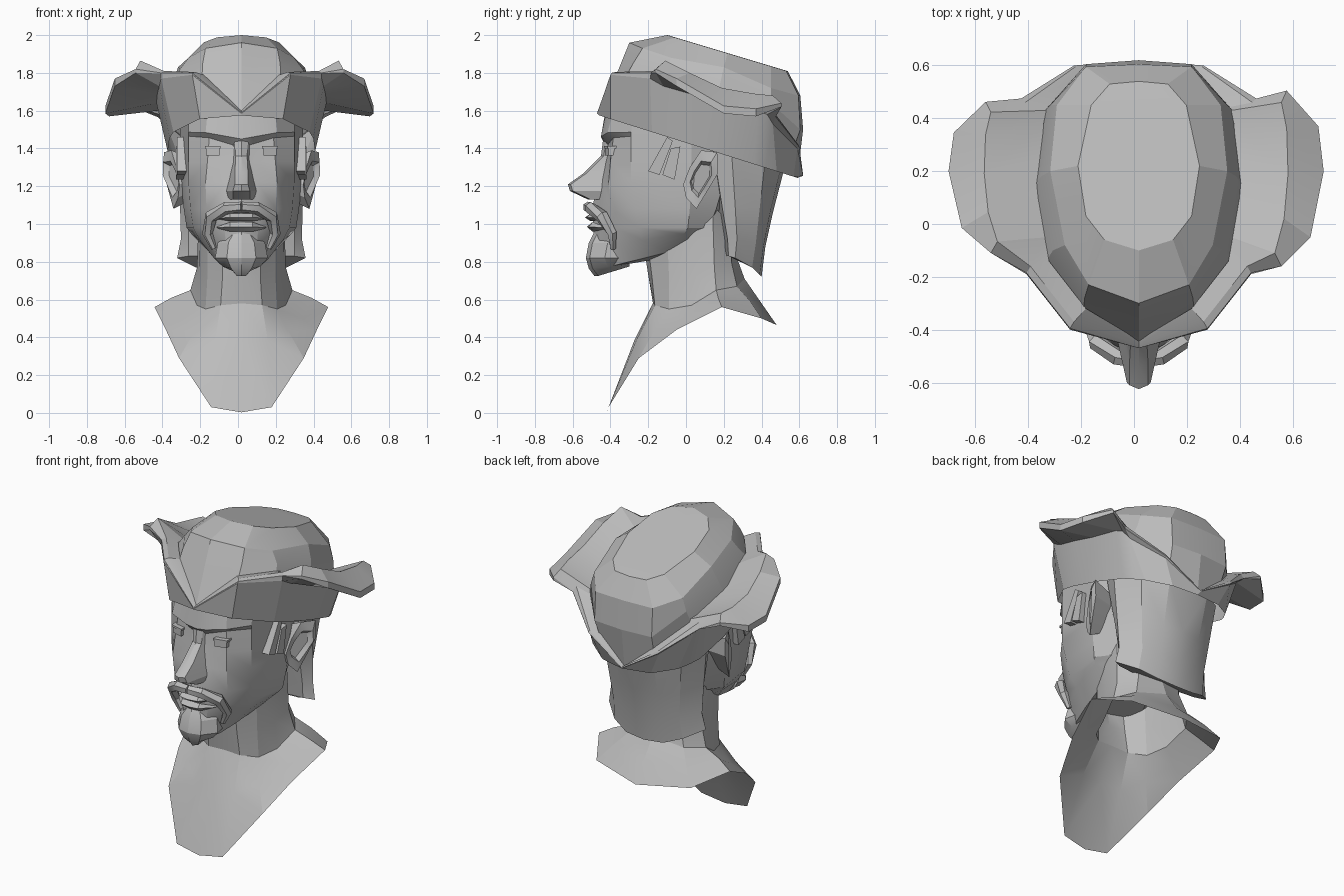
import bpy, bmesh, math
from mathutils import Vector

CX = 0.018  # symmetry plane
clay = bpy.data.materials.new("clay_grey")
clay.diffuse_color = (0.5, 0.5, 0.5, 1)


def mirror(bm):
    """Mirror the right half across the symmetry plane and weld the seam."""
    dup = bmesh.ops.duplicate(bm, geom=bm.verts[:] + bm.edges[:] + bm.faces[:])["geom"]
    for v in dup:
        if isinstance(v, bmesh.types.BMVert):
            v.co.x = -v.co.x
    bmesh.ops.reverse_faces(bm, faces=[f for f in dup if isinstance(f, bmesh.types.BMFace)])
    bmesh.ops.remove_doubles(bm, verts=bm.verts[:], dist=0.0008)
    bmesh.ops.translate(bm, verts=bm.verts[:], vec=(CX, 0, 0))


def loft(name, rows, closed=False, cap=True, angle=28):
    """Skin rows of right-half points, then mirror them and fill the open ends."""
    bm = bmesh.new()
    grid = [[bm.verts.new(p) for p in r] for r in rows]
    n = len(rows[0])
    for a, b in zip(grid, grid[1:]):
        for i in range(n if closed else n - 1):
            j = (i + 1) % n
            bm.faces.new((a[i], a[j], b[j], b[i]))
    if closed and cap:
        bm.faces.new(grid[0])
        bm.faces.new(grid[-1])
    mirror(bm)
    if cap and not closed:
        bmesh.ops.holes_fill(bm, edges=[e for e in bm.edges if e.is_boundary], sides=0)
    bmesh.ops.dissolve_degenerate(bm, edges=bm.edges[:], dist=0.0005)
    bmesh.ops.recalc_face_normals(bm, faces=bm.faces[:])
    me = bpy.data.meshes.new(name)
    bm.to_mesh(me)
    bm.free()
    me.materials.append(clay)
    ob = bpy.data.objects.new(name, me)
    bpy.context.collection.objects.link(ob)
    bpy.ops.object.select_all(action='DESELECT')
    ob.select_set(True)
    bpy.context.view_layer.objects.active = ob
    bpy.ops.object.shade_smooth_by_angle(angle=math.radians(angle))
    return ob


def plate(name, yz, x0, x1):
    """Side outline extruded outward."""
    loft(name, [[(x, y, z) for y, z in yz] for x in (x0, x1)], closed=True)


def tube(name, path, radii):
    """Six-sided tapered strand."""
    rows = []
    for i, p in enumerate(path):
        t = (Vector(path[min(i + 1, len(path) - 1)]) - Vector(path[max(i - 1, 0)])).normalized()
        u = Vector((0, 1, 0)).cross(t).normalized()
        w = t.cross(u)
        rows.append([Vector(p) + radii[i] * (u * math.cos(k * math.pi / 3) + w * math.sin(k * math.pi / 3))
                     for k in range(6)])
    loft(name, rows, closed=True)


# head: height, row slope, x scale and y of the rear, then x,y from centre to side
face = [
    (1.58, 0, .8, .2, (0, -.43), (.08, -.425), (.18, -.39), (.28, -.28), (.325, .03)),
    (1.45, .18, .8, .2, (0, -.445), (.07, -.45), (.19, -.415), (.28, -.29), (.325, .03)),
    (1.405, .30, .8, .2, (0, -.42), (.065, -.41), (.17, -.385), (.28, -.29), (.325, .03)),
    (1.33, 0, .8, .2, (0, -.44), (.075, -.41), (.18, -.40), (.28, -.29), (.325, .03)),
    (1.22, 0, .8, .2, (0, -.46), (.08, -.44), (.19, -.41), (.28, -.29), (.32, .03)),
    (1.08, 0, .78, .16, (0, -.50), (.09, -.46), (.185, -.395), (.27, -.26), (.305, .02)),
    (0.98, 0, .72, .12, (0, -.49), (.09, -.455), (.17, -.38), (.255, -.25), (.29, .01)),
    (0.88, .15, .6, .10, (0, -.49), (.08, -.46), (.15, -.37), (.22, -.23), (.265, -.01)),
    (0.76, .25, .55, .06, (0, -.46), (.07, -.43), (.11, -.36), (.14, -.25), (.17, -.10)),
]
rows = []
for z, slope, k, yb, *pts in face:
    if z > 1:
        ring = [(x, y, z + slope * min(x, .2)) for x, y in pts]
    else:
        ring = [(x, y, z + slope * (y + .46)) for x, y in pts]
    zb = ring[-1][2]
    rows.append(ring + [(pts[-1][0] * k, yb, zb), (0, yb + .05, zb)])
loft("head", rows)

# nose: height, front y, half width of ridge, half width of base
loft("nose", [[(0, y, z), (a, y + .015, z), (b, -.40, z)] for z, y, a, b in (
    (1.44, -.44, .035, .06), (1.36, -.45, .03, .05), (1.27, -.54, .035, .065),
    (1.21, -.625, .035, .08), (1.175, -.615, .045, .09), (1.13, -.52, .045, .08))])

# eyes and lids
for name, z, h, y, w in (("eye", 1.383, .02, -.43, .035), ("eyelid", 1.406, .006, -.435, .042)):
    loft(name, [[(.152 - w, yy, z - h), (.152 + w, yy + .02, z - h), (.152 + w, yy + .02, z + h), (.152 - w, yy, z + h)]
                for yy in (y, -.37)], closed=True)

# lips
for name, z, h, y in (("upper_lip", 1.035, .02, -.535), ("lower_lip", .985, .025, -.525)):
    loft(name, [[(0, y + .03, z + h), (.06, y + .03, z + h), (.13, y + .10, z)],
                [(0, y, z), (.06, y + .01, z), (.13, y + .09, z - .005)],
                [(0, y + .03, z - h), (.06, y + .04, z - h), (.12, y + .10, z - .01)]], cap=False)

# moustache and goatee
tube("moustache", [(0, -.52, 1.09), (.08, -.505, 1.085), (.16, -.445, 1.04), (.18, -.39, .95), (.145, -.385, .87)],
     [.028, .033, .035, .028, .015])
loft("goatee", [[(0, y, z), (w * .55, y + .02, z), (w, y + .10, z + t), (w * .8, -.30, z + 2 * t)]
                for z, w, y, t in ((.96, .07, -.485, 0), (.90, .125, -.515, 0), (.82, .14, -.53, 0),
                                   (.765, .10, -.515, .01), (.725, .045, -.485, .025))])

# ears and sideburns
ear = [(.0, 1.14), (-.015, 1.21), (.02, 1.30), (.08, 1.39), (.165, 1.38), (.17, 1.27), (.11, 1.17), (.055, 1.08)]
mid = (.08, 1.24)


def ear_ring(k, x0, lean):
    return [(x0 + lean * y, mid[0] + k * (y - mid[0]), mid[1] + k * (z - mid[1])) for y, z in ear]


loft("ear", [ear_ring(.75, .28, 0), ear_ring(1, .335, .45), ear_ring(.62, .34, .45), ear_ring(.5, .315, .4)],
     closed=True)
plate("sideburn_front", [(-.10, 1.46), (-.20, 1.28), (-.14, 1.26), (-.07, 1.44)], .26, .34)
plate("sideburn_rear", [(-.08, 1.40), (-.125, 1.26), (-.06, 1.235), (-.03, 1.41)], .28, .345)

# hair at the nape
loft("back_hair", [
    [(0, .12, 1.42), (.30, .14, 1.42), (.335, .24, 1.40), (.28, .42, 1.35), (.14, .51, 1.33), (0, .53, 1.33)],
    [(0, .15, 1.10), (.28, .19, 1.10), (.325, .26, 1.10), (.25, .39, 1.08), (.13, .445, 1.06), (0, .46, 1.06)],
    [(0, .18, .92), (.28, .22, .92), (.32, .27, .92), (.23, .37, .90), (.12, .41, .88), (0, .42, .88)],
    [(0, .20, .83), (.28, .225, .83), (.34, .26, .82), (.24, .35, .77), (.13, .39, .73), (0, .40, .72)]], angle=20)

# neck flowing into an open chest shell
loft("neck_and_chest", [
    [(0, -.22, .86), (.10, -.20, .88), (.18, -.10, .95), (.225, .02, 1.1), (.225, .14, 1.1), (.14, .24, 1.0), (0, .27, 1.0)],
    [(0, -.20, .73), (.10, -.18, .72), (.18, -.09, .72), (.22, .03, .74), (.235, .15, .77), (.15, .24, .80), (0, .27, .82)],
    [(0, -.175, .58), (.11, -.165, .57), (.19, -.09, .55), (.235, .03, .57), (.27, .16, .65), (.19, .27, .67), (0, .31, .71)],
    [(0, -.275, .38), (.14, -.265, .38), (.25, -.17, .43), (.32, -.01, .50), (.37, .17, .61), (.26, .34, .59), (0, .40, .58)],
    [(0, -.42, .003), (.16, -.41, .03), (.33, -.25, .29), (.40, -.05, .44), (.46, .19, .56), (.33, .40, .50), (0, .48, .465)],
], cap=False, angle=20)


# hat: tilted lower rim, crown and turned-up brim
def rim_z(y):
    return 1.575 - .315 * (y + .46)


top_xy = [(0, -.10), (.13, -.06), (.20, .03), (.23, .22), (.18, .45), (.11, .53), (0, .54)]
top = [(x, y, 2 - .3 * (y + .10)) for x, y in top_xy]
loft("hat_crown", [
    [(0, -.45, 1.585), (.21, -.335, 1.75), (.35, -.14, 1.77), (.39, .15, 1.66), (.355, .43, 1.57), (.19, .57, 1.40), (0, .59, 1.25)],
    [(0, -.375, 1.775), (.205, -.28, 1.85), (.325, -.10, 1.82), (.37, .18, 1.74), (.335, .45, 1.64), (.2, .605, 1.50), (0, .62, 1.50)],
    [(0, -.30, 1.96), (.19, -.23, 1.93), (.28, -.08, 1.88), (.335, .20, 1.83), (.31, .45, 1.72), (.2, .595, 1.68), (0, .605, 1.68)],
    top, [(0, y, z + .001) for x, y, z in top]], cap=False, angle=14)

band_xy = [(0, -.46), (.22, -.40), (.36, -.18), (.38, -.08), (.39, .15), (.37, .36), (.34, .42), (.30, .48),
           (.17, .57), (0, .59)]
band_top = [(0, -.47, 1.585), (.26, -.40, 1.79), (.425, -.19, 1.77), (.435, -.12, 1.73), (.45, .18, 1.64),
            (.44, .38, 1.60), (.43, .43, 1.58), (.40, .46, 1.53), (.24, .59, 1.40), (0, .62, 1.255)]
brim_edge = [(0, -.47, 1.59), (.26, -.395, 1.80), (.425, -.185, 1.80), (.54, -.16, 1.82), (.65, -.05, 1.77),
             (.70, .20, 1.625), (.68, .37, 1.61), (.56, .505, 1.64), (.445, .475, 1.57), (.245, .60, 1.41), (0, .62, 1.26)]
brim_ridge = [(0, -.46, 1.595), (.245, -.37, 1.805), (.41, -.16, 1.81), (.515, -.11, 1.865), (.55, .02, 1.80),
              (.565, .19, 1.72), (.56, .36, 1.69), (.54, .46, 1.68), (.43, .46, 1.60), (.24, .595, 1.42), (0, .615, 1.265)]
brim_root = [(0, -.44, 1.60), (.20, -.32, 1.79), (.34, -.14, 1.79), (.35, -.05, 1.76), (.37, .10, 1.68),
             (.37, .25, 1.64), (.36, .38, 1.60), (.35, .43, 1.59), (.33, .44, 1.56), (.19, .57, 1.42), (0, .59, 1.26)]
# one extra band column where the flare ends, and a lip under the flare
band_xy.insert(4, (.385, .03))
band_top.insert(4, (.445, .02, 1.69))
brim_lip = [(x, y, z - (.04 if x > .6 else .02 if x > .5 else .003)) for x, y, z in brim_edge]
brim = loft("hat_brim", [[(x, y, rim_z(y)) for x, y in band_xy], band_top, brim_lip, brim_edge, brim_ridge, brim_root],
            cap=False, angle=14)
# the left flare is a little longer and narrower than the right one
for v in brim.data.vertices:
    if v.co.x < -.46:
        v.co.y = .2 + (v.co.y - .2) * .86
        v.co.x -= .02
